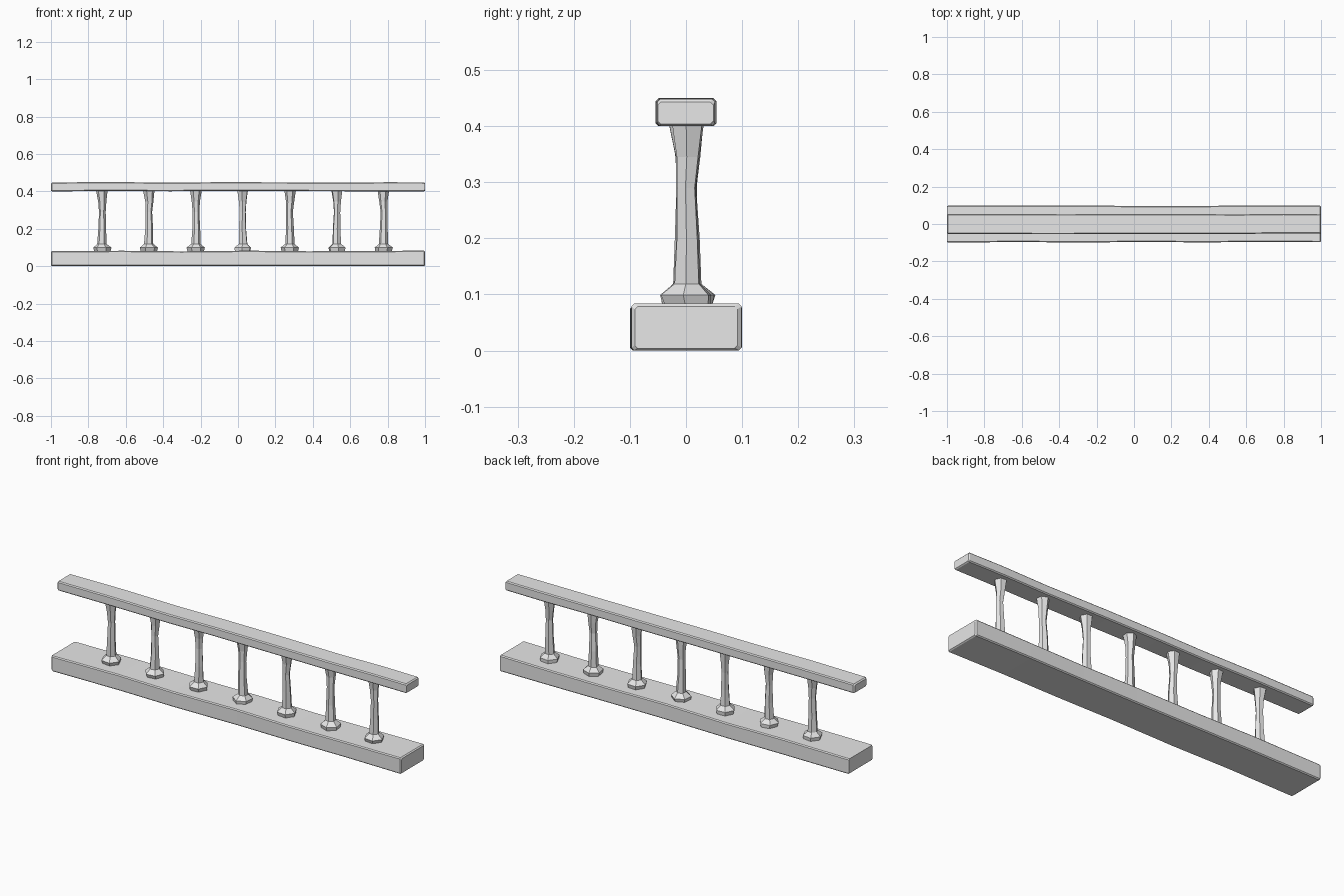
import bpy, bmesh, math, random

if "Cube" in bpy.data.objects:
    bpy.data.objects.remove(bpy.data.objects["Cube"])

random.seed(4)
grey = bpy.data.materials.new("worn grey")
grey.diffuse_color = (0.8, 0.8, 0.8, 1)
grey.use_nodes = True
grey.node_tree.nodes["Principled BSDF"].inputs["Base Color"].default_value = grey.diffuse_color


def loft(name, rings):
    """Skin equal-length rings of points into a closed flat-shaded solid."""
    bm = bmesh.new()
    loops = [[bm.verts.new(p) for p in ring] for ring in rings]
    n = len(loops[0])
    for a, b in zip(loops, loops[1:]):
        for i in range(n):
            j = (i + 1) % n
            bm.faces.new((a[i], a[j], b[j], b[i]))
    bm.faces.new(loops[0])
    bm.faces.new(loops[-1])
    bmesh.ops.recalc_face_normals(bm, faces=bm.faces)
    mesh = bpy.data.meshes.new(name)
    bm.to_mesh(mesh)
    bm.free()
    mesh.materials.append(grey)
    obj = bpy.data.objects.new(name, mesh)
    bpy.context.collection.objects.link(obj)
    return obj


def beam(name, half_width, z0, z1, stations, c=0.005):
    """Roughly hewn beam along x with chamfered edges and uneven faces."""
    rings = []
    for x in [-1, -0.994] + stations + [0.994, 1]:
        end = 0.004 if abs(x) == 1 else 0
        y0 = -half_width + random.uniform(0, 0.005) + end
        y1 = half_width - random.uniform(0, 0.005) - end
        lo = z0 + random.uniform(0, 0.002) * (abs(x) < 0.9) + end
        hi = z1 - random.uniform(0, 0.005) - end
        section = [(y0 + c, lo), (y1 - c, lo), (y1, lo + c), (y1, hi - c),
                   (y1 - c, hi), (y0 + c, hi), (y0, hi - c), (y0, lo + c)]
        rings.append([(x, y, z) for y, z in section])
    return loft(name, rings)


# Bottom beam and handrail
beam("base_beam", 0.10, 0.0, 0.084, [-0.62, -0.3, 0.06, 0.37, 0.68])
beam("handrail", 0.055, 0.40, 0.45, [-0.7, -0.36, -0.1, 0.2, 0.55, 0.8])

# Balusters: six-sided foot and waisted shaft, (height, radius)
PROFILE = [(0.078, 0.044), (0.099, 0.049), (0.119, 0.025), (0.20, 0.021),
           (0.29, 0.018), (0.345, 0.022), (0.405, 0.031)]
for k in range(7):
    cx = -0.727 + 0.251 * k
    turn = random.uniform(0, math.pi / 3)
    rings = []
    for z, r in PROFILE:
        dx, dy = random.uniform(-0.002, 0.002), random.uniform(-0.002, 0.002)
        rings.append([(cx + dx + r * math.cos(turn + i * math.pi / 3),
                       0.002 + dy + r * math.sin(turn + i * math.pi / 3), z)
                      for i in range(6)])
    loft(f"baluster_{k + 1}", rings)
